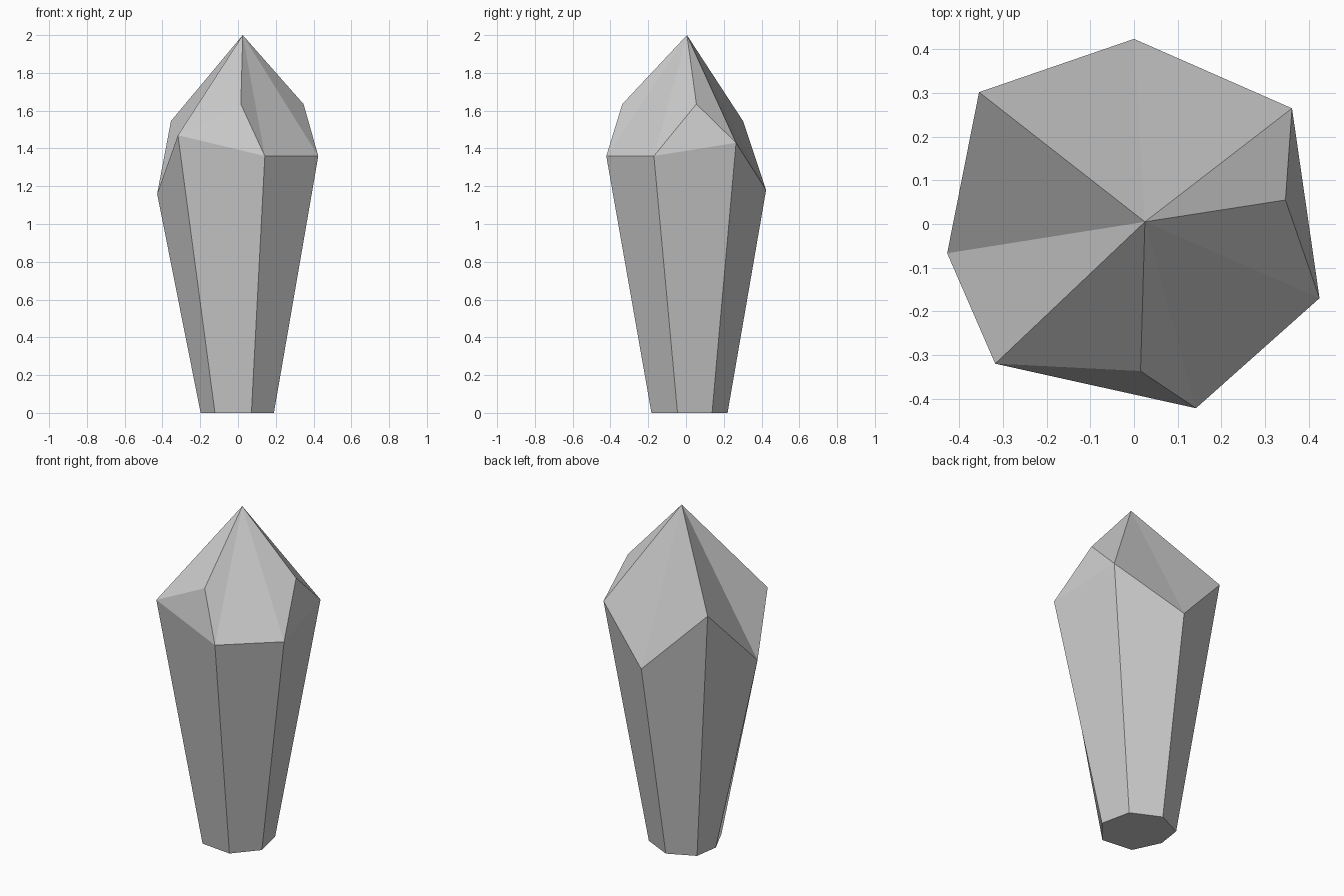
import bpy
import bmesh

if "Cube" in bpy.data.objects:
    bpy.data.objects.remove(bpy.data.objects["Cube"])

# Seven-sided crystal: small foot ring, wide uneven shoulder ring, pointed tip
foot = [(-0.02, 0.22), (0.15, 0.138), (0.19, -0.045), (0.071, -0.183),
        (-0.122, -0.162), (-0.198, 0.0), (-0.176, 0.147)]
shoulder = [(0.0, 0.424, 1.18), (0.362, 0.265, 1.43), (0.425, -0.17, 1.36),
            (0.142, -0.422, 1.36), (-0.318, -0.32, 1.47),
            (-0.428, -0.067, 1.16), (-0.355, 0.302, 1.545)]
tip_point = (0.025, 0.005, 2.0)
# Extra chipped corners above two of the shoulder edges
chips = {1: (0.347, 0.055, 1.635), 3: (0.015, -0.337, 1.635)}

bm = bmesh.new()
low = [bm.verts.new((x, y, 0)) for x, y in foot]
top = [bm.verts.new(p) for p in shoulder]
tip = bm.verts.new(tip_point)

bm.faces.new(low)
for i in range(7):
    j = (i + 1) % 7
    # Tapering side
    bm.faces.new((low[i], low[j], top[j], top[i]))
    # Crown facet, split around a chipped corner where there is one
    if i in chips:
        c = bm.verts.new(chips[i])
        for tri in ((top[i], top[j], c), (top[j], tip, c), (tip, top[i], c)):
            bm.faces.new(tri)
    else:
        bm.faces.new((top[i], top[j], tip))

bmesh.ops.recalc_face_normals(bm, faces=bm.faces)
mesh = bpy.data.meshes.new("crystal")
bm.to_mesh(mesh)
bm.free()
bpy.context.collection.objects.link(bpy.data.objects.new("crystal", mesh))
